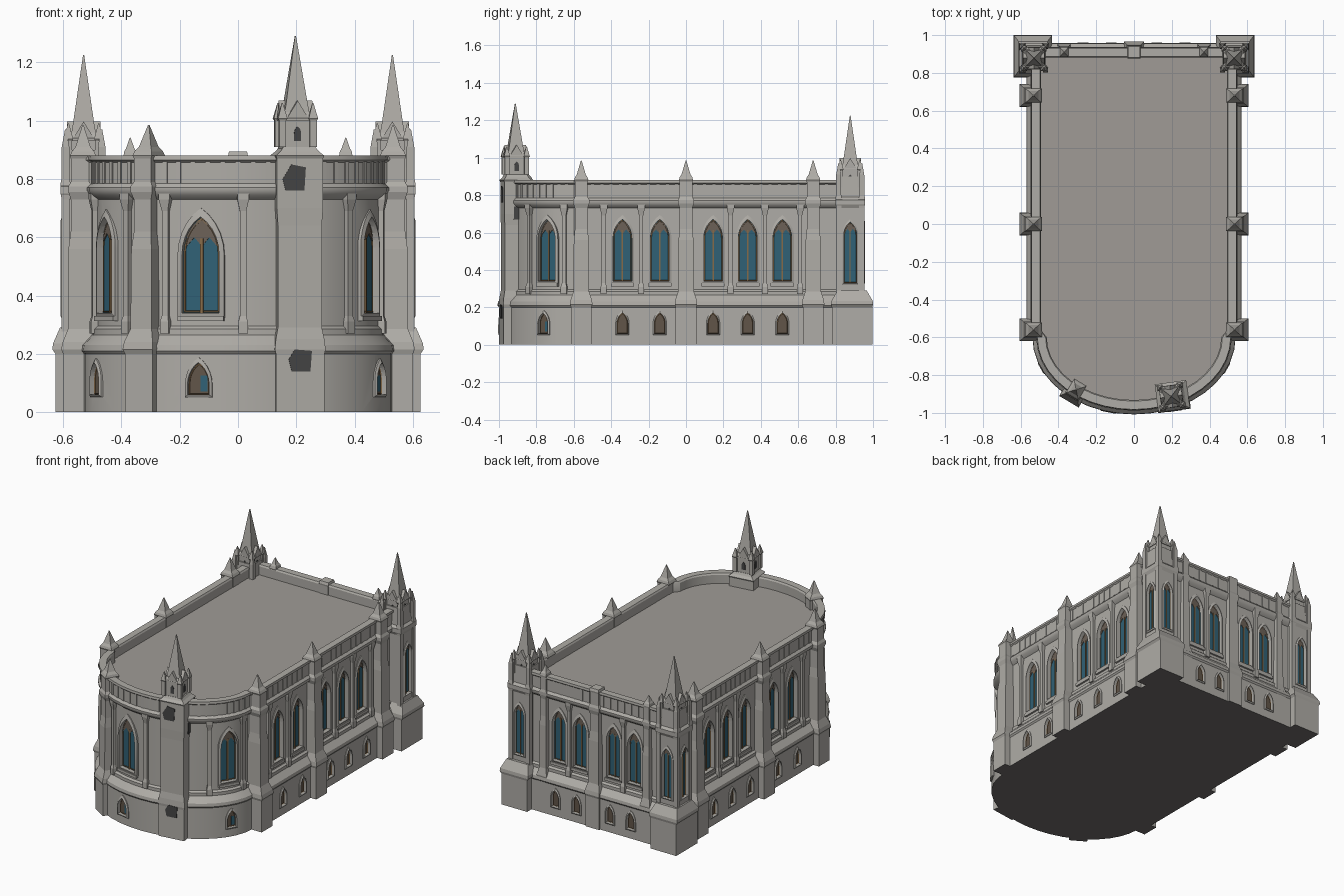
import bpy, bmesh, math
from mathutils import Matrix, Vector

old = bpy.data.objects.get("Cube")
if old:
    bpy.data.objects.remove(old)


def material(name, rgb):
    m = bpy.data.materials.new(name)
    m.use_nodes = True
    m.diffuse_color = (*rgb, 1)
    bsdf = next(n for n in m.node_tree.nodes if n.type == 'BSDF_PRINCIPLED')
    bsdf.inputs["Base Color"].default_value = (*rgb, 1)
    bsdf.inputs["Roughness"].default_value = 0.9
    return m


STONE = material("grey stone", (0.43, 0.415, 0.385))
ROOF = material("roof grey", (0.35, 0.33, 0.305))
UNDER = material("dark underside", (0.16, 0.15, 0.15))
GLASS = material("blue glass", (0.03, 0.12, 0.18))
GOLD = material("golden brown lining", (0.24, 0.145, 0.065))
BROWN = material("grey brown tracery", (0.15, 0.12, 0.095))
AMBER = material("dim brown glass", (0.12, 0.09, 0.065))
DARK = material("dark opening", (0.06, 0.06, 0.06))

W, BACK, SPRING, APSE_W, APSE = 0.52, 0.91, -0.60, 0.49, 0.36   # plan of the walls
parts = {}


def part(name, mat):
    return parts.setdefault(name, (bmesh.new(), mat))[0]


def loft(bm, loops, cap=True):
    rows = [[bm.verts.new(p) for p in loop] for loop in loops]
    n = len(rows[0])
    for a, b in zip(rows, rows[1:]):
        for i in range(n):
            j = (i + 1) % n
            bm.faces.new((a[i], a[j], b[j], b[i]))
    if cap:
        bm.faces.new(rows[0][::-1])
        return bm.faces.new(rows[-1])


# Local frame on a wall: x along it, y outward, z up
def frame(x, y, nx, ny):
    n = Vector((nx, ny, 0)).normalized()
    t = n.cross(Vector((0, 0, 1)))
    return Matrix(((t.x, n.x, 0, x), (t.y, n.y, 0, y), (0, 0, 1, 0), (0, 0, 0, 1)))


def apse(deg, off=0):
    a = math.radians(deg)
    n = Vector((math.cos(a) / APSE_W, -math.sin(a) / APSE)).normalized()
    return frame(APSE_W * math.cos(a) + n.x * off, SPRING - APSE * math.sin(a) + n.y * off, *n)


def side(s, y, off=0):
    return frame(s * (W + off), y, s, 0)


def back(x, off=0):
    return frame(x, BACK + off, 0, 1)


def stack(bm, M, rows, sides=4):
    """Tapering shaft from rows of (half width, half depth, height)."""
    loops = []
    for hx, hy, z in rows:
        r = 1 / math.cos(math.pi / sides)
        angs = [(i + 0.5) * math.tau / sides for i in range(sides)]
        loops.append([M @ Vector((hx * r * math.cos(a), hy * r * math.sin(a), z)) for a in angs])
    loft(bm, loops)


def box(bm, M, x0, x1, y0, y1, z0, z1):
    T = M @ Matrix.Translation(((x0 + x1) / 2, (y0 + y1) / 2, 0))
    stack(bm, T, [((x1 - x0) / 2, (y1 - y0) / 2, z) for z in (z0, z1)])


def lancet(w, z0, z1, n=5):
    h = w / 2
    rise = min(w, z1 - z0)
    right = [(2 * h * math.cos(k * math.pi / 3 / n) - h,
              z1 - rise + rise * math.sin(k * math.pi / 3 / n) / 0.866) for k in range(n + 1)]
    return [(-h, z0), (h, z0)] + right + [(-x, z) for x, z in right[-2::-1]]


def prism(bm, M, shape, y0, y1):
    loft(bm, [[M @ Vector((x, y, z)) for x, z in shape] for y in (y0, y1)])


def surround(bm, M, inner, outer, y0, y1):
    path = [(inner, y0), (inner, y1), (outer, y1 - 0.006), (outer, y0), (inner, y0)]
    loft(bm, [[M @ Vector((x, y, z)) for x, z in s] for s, y in path], cap=False)


def window(M, w, z0, z1, depth=0.02, small=False):
    shape, m = lancet(w, z0, z1), w * 0.13
    prism(part("cutters", DARK), M, shape, -depth, 0.06)
    glass = part("small_window_glass", AMBER) if small else part("window_glass", GLASS)
    prism(glass, M, shape, -depth - 0.003, -depth + 0.003)
    surround(part("window_surrounds", STONE), M, shape,
             lancet(w + 2 * m, z0 - m, z1 + 1.8 * m), -0.02, 0.01)
    gold, f = part("window_linings", GOLD), -depth + 0.008
    surround(gold, M, lancet(w * 0.87, z0 + 0.06 * w, z1 - 0.09 * w), shape, -depth, f)
    if small:
        return
    # mullion and twin pointed heads below a filled apex
    head = z1 - w * 0.52
    box(gold, M, -w * 0.04, w * 0.04, -depth, f + 0.001, z0, head - w * 0.05)
    right = [(0.2, -0.02), (0.43, -0.28), (0.39, 0.05), (0.24, 0.3)]
    heads = [(0, -0.26)] + right + [(0, 0.46)] + [(-x, z) for x, z in right[::-1]]
    prism(part("window_tracery", BROWN), M, [(x * w, head + z * w) for x, z in heads], -depth, f - 0.001)
    if w > 0.08:
        box(part("window_sills", STONE), M, -w * 0.62, w * 0.62, -0.02, 0.012, z0 - 0.028, z0 - 0.01)


# Walls, plinth, cornice and parapet as one moulded loft around the plan
def plan(off, z):
    pts = [apse(d, off).translation for d in range(0, 181, 9)]
    front = SPRING + 0.03 - off * 0.3
    corners = [(-1, front), (-1, BACK + off), (1, BACK + off), (1, front)]
    pts += [Vector((s * (W + off), y, 0)) for s, y in corners]
    return [(p.x, p.y, z) for p in pts]


PROFILE = [(0.04, 0), (0.04, 0.2), (0.048, 0.21), (0.045, 0.23),
           (0.012, 0.265), (0.012, 0.285), (0, 0.295), (0, 0.73), (0.02, 0.745), (0.028, 0.76),
           (0.028, 0.77), (0.014, 0.785), (0.014, 0.857), (0.024, 0.865), (0.022, 0.88),
           (-0.022, 0.88), (-0.028, 0.87), (-0.028, 0.815)]
walls = part("main_walls", STONE)
loft(walls, [plan(o, z) for o, z in PROFILE]).material_index = 1

# Windows, plinth windows and slim piers on the sides, back and apse
spots = [(lambda o, s=s, y=y: side(s, y, o), 0.10)
         for s in (1, -1) for y in (-0.34, -0.14, 0.145, 0.33, 0.515)]
spots += [(lambda o, x=x: back(x, o), 0.095) for x in (-0.27, -0.12, 0.12, 0.27)]
apse_spots = [(lambda o, d=d: apse(d, o), w) for d, w in ((23, 0.105), (157, 0.105), (105, 0.13))]
for place, w in spots + apse_spots:
    window(place(0), w, 0.34, 0.67)
    window(place(0.04), w * 0.58, 0.06, 0.17, 0.014, True)
for place, w in apse_spots:
    box(part("small_blue_panes", GLASS), place(0.04), -w * 0.22, -w * 0.03, -0.014, -0.009, 0.07, 0.125)
piers = part("slim_piers", STONE)
pier_spots = [side(s, y) for s in (1, -1) for y in (-0.44, -0.24, 0.238, 0.422, 0.61)]
pier_spots += [back(x) for x in (-0.195, 0.195)] + [apse(d) for d in (8, 40, 88, 120, 140, 172)]
for M in pier_spots:
    stack(piers, M, [(0.016, 0.022, 0.27), (0.016, 0.022, 0.31), (0.011, 0.016, 0.33),
                     (0.011, 0.016, 0.69), (0.02, 0.024, 0.73), (0.02, 0.024, 0.75)])

# Small shallow ribs along the parapet
ribs = part("parapet_ribs", STONE)
rib_spots = [side(s, -0.5 + 0.05 * i, 0.014) for s in (1, -1) for i in range(26)]
rib_spots += [back(-0.4 + 0.05 * i, 0.014) for i in range(17)]
rib_spots += [apse(d, 0.014) for d in range(6, 180, 6)]
for M in rib_spots:
    box(ribs, M, -0.008, 0.008, -0.01, 0.003, 0.785, 0.862)

# Stepped buttresses with pinnacles
SHAFT = [(0.055, 0.068, 0), (0.055, 0.068, 0.2), (0.06, 0.075, 0.215), (0.057, 0.07, 0.24),
         (0.042, 0.052, 0.285), (0.04, 0.05, 0.56), (0.034, 0.042, 0.62), (0.034, 0.042, 0.73),
         (0.043, 0.05, 0.755), (0.043, 0.05, 0.775), (0.034, 0.042, 0.79), (0.034, 0.042, 0.87),
         (0.038, 0.045, 0.88), (0.034, 0.038, 0.895), (0.024, 0.026, 0.91), (0.002, 0.002, 0.985)]
butt = part("buttresses", STONE)
for M in [side(s, y, 0.012) for s in (1, -1) for y in (-0.56, 0, 0.68)] + [apse(129, -0.004)]:
    stack(butt, M, SHAFT)
for x in (-0.37, 0.37):
    stack(butt, back(x), [(a * 0.6, b * 0.6, z if z < 0.9 else 0.9 + (z - 0.9) * 0.5)
                          for a, b, z in SHAFT])
stack(butt, back(0), [(a * 0.9, b * 0.75, z) for a, b, z in SHAFT[:-2]])


# Spire with gablets and corner pinnacles
def crown(M, h, z, top):
    bm = part("spires", STONE)
    stack(bm, M, [(h, h, z - 0.1), (h, h, z), (h * 1.12, h * 1.12, z + 0.01), (h * 0.9, h * 0.9, z + 0.03)])
    stack(bm, M, [(h * 0.9, h * 0.9, z), (h * 0.7, h * 0.7, z + 0.06), (0.002, 0.002, top)])
    for k in range(4):
        R = M @ Matrix.Rotation(k * math.pi / 2, 4, 'Z')
        prism(bm, R, [(-h * 0.8, z), (h * 0.8, z), (0, z + h * 1.3)], h * 0.5, h * 1.1)
        stack(bm, R @ Matrix.Translation((h, h, 0)),
              [(0.012, 0.012, z - 0.09), (0.012, 0.012, z), (0.016, 0.016, z + 0.008), (0.002, 0.002, z + 0.06)])
        prism(part("belfry_openings", DARK), R, lancet(h * 0.45, z - 0.07, z - 0.02), h, h + 0.003)


# Back corner towers
bases, shafts = part("tower_bases", STONE), part("tower_shafts", STONE)
for s in (1, -1):
    base = Matrix.Translation((s * 0.535, 0.888, 0))
    stack(bases, base, [(0.092, 0.108, 0), (0.092, 0.108, 0.2), (0.102, 0.112, 0.215),
                        (0.1, 0.11, 0.235), (0.076, 0.078, 0.29)])
    M = Matrix.Translation((s * 0.53, 0.878, 0))
    stack(shafts, M, [(0.07, 0.07, 0.1), (0.07, 0.07, 0.73), (0.08, 0.08, 0.75),
                      (0.08, 0.08, 0.775), (0.066, 0.066, 0.79), (0.06, 0.06, 0.9)])
    crown(M, 0.052, 0.93, 1.225)
    window(frame(s * 0.6, 0.878, s, 0), 0.068, 0.33, 0.655, 0.015)
    window(frame(s * 0.53, 0.948, 0, 1), 0.068, 0.33, 0.655, 0.015)
    for dx in (-1, 1):
        for dy in (-1, 1):
            stack(bases, M @ Matrix.Translation((dx * 0.062, dy * 0.062, 0)),
                  [(0.014, 0.014, 0.25), (0.014, 0.014, 0.73), (0.018, 0.018, 0.78),
                   (0.014, 0.014, 0.8), (0.013, 0.013, 0.91), (0.002, 0.002, 0.97)])

# Stair turret on the apse
T = Matrix.Translation((0.203, -0.912, 0)) @ Matrix.Rotation(math.radians(8), 4, 'Z')
stack(part("stair_turret", STONE), T, [
    (0.084, 0.076, 0), (0.084, 0.076, 0.2), (0.088, 0.078, 0.215), (0.084, 0.075, 0.25),
    (0.076, 0.068, 0.29), (0.076, 0.068, 0.64), (0.08, 0.07, 0.7), (0.08, 0.07, 0.87),
    (0.084, 0.075, 0.88), (0.066, 0.062, 0.895), (0.055, 0.055, 0.91)])
crown(T @ Matrix.Translation((-0.006, 0, 0)), 0.053, 1.0, 1.29)
holes = part("turret_openings", DARK)
prism(holes, T, [(-0.05, 0.76), (0.015, 0.76), (0.02, 0.84), (-0.03, 0.85), (-0.06, 0.8)], -0.073, -0.066)
prism(holes, T, [(-0.03, 0.14), (0.035, 0.14), (0.04, 0.21), (-0.02, 0.215), (-0.04, 0.18)], -0.08, -0.072)
box(holes, T, 0.075, 0.083, -0.02, 0.03, 0.67, 0.74)

# Turn the parts into objects; stone faces on the ground get the underside colour
made = {}
for name, (bm, mat) in parts.items():
    bmesh.ops.recalc_face_normals(bm, faces=bm.faces)
    for face in bm.faces:
        if all(v.co.z < 0.001 for v in face.verts):
            face.material_index = 2
    me = bpy.data.meshes.new(name)
    bm.to_mesh(me)
    bm.free()
    for slot in ([STONE, ROOF, UNDER] if mat is STONE else [mat]):
        me.materials.append(slot)
    made[name] = bpy.data.objects.new(name, me)
    bpy.context.collection.objects.link(made[name])

# Smooth the curved faces, then cut the window recesses
bpy.ops.object.select_all(action='DESELECT')
for name in ("main_walls", "window_surrounds"):
    made[name].select_set(True)
bpy.context.view_layer.objects.active = made["main_walls"]
bpy.ops.object.shade_smooth_by_angle(angle=math.radians(30))
for name in ("main_walls", "tower_shafts"):
    cut = made[name].modifiers.new("window_recesses", 'BOOLEAN')
    cut.operation, cut.solver, cut.object = 'DIFFERENCE', 'EXACT', made["cutters"]
made["cutters"].hide_render = True
made["cutters"].hide_set(True)
made["cutters"].display_type = 'WIRE'
